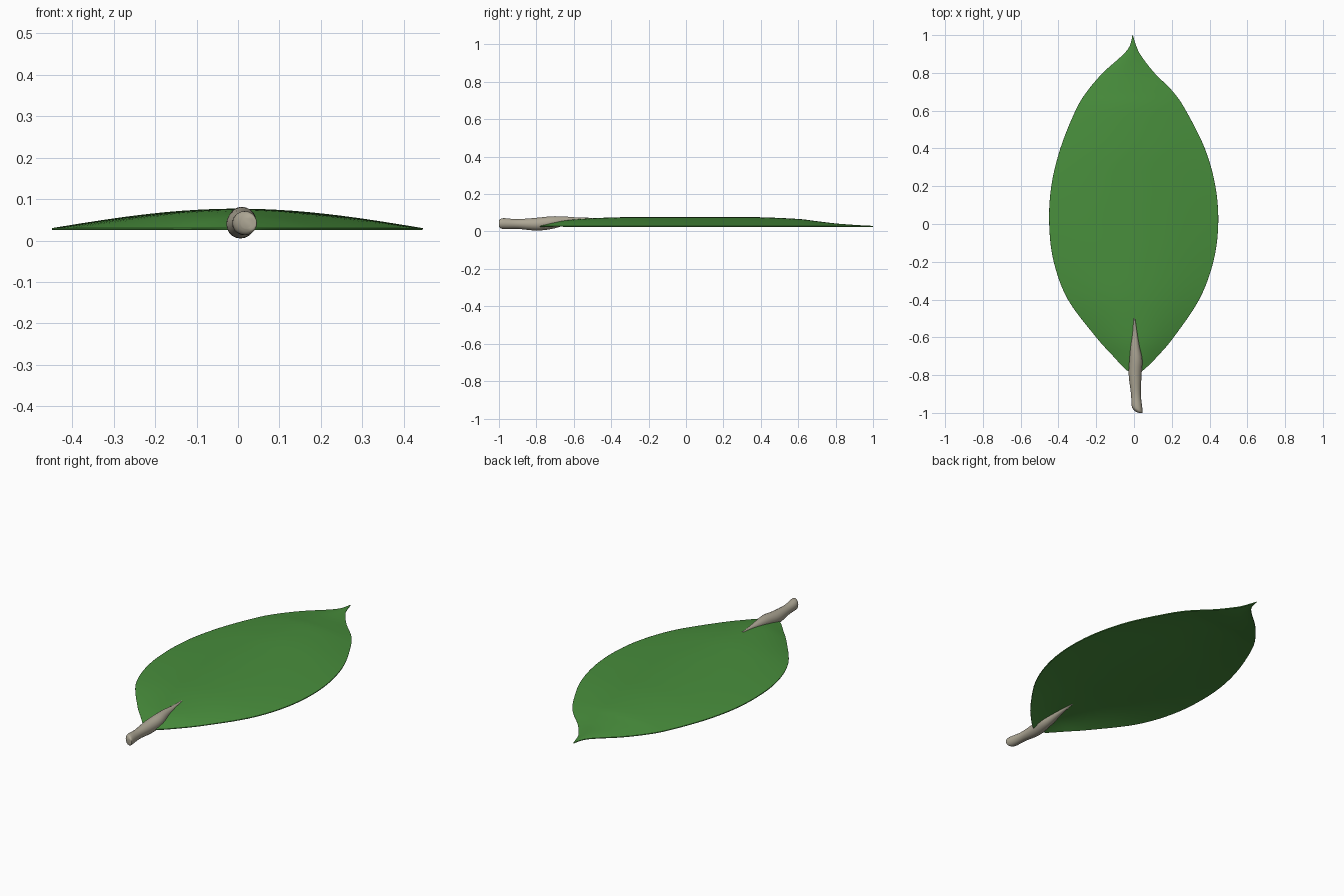
import bpy, bmesh, math
from mathutils import Vector

cube = bpy.data.objects.get("Cube")
if cube:
    bpy.data.objects.remove(cube)


def material(name, colour):
    mat = bpy.data.materials.new(name)
    mat.use_nodes = True
    mat.diffuse_color = (*colour, 1)
    bsdf = mat.node_tree.nodes["Principled BSDF"]
    bsdf.inputs["Base Color"].default_value = (*colour, 1)
    bsdf.inputs["Roughness"].default_value = 0.8
    return mat


def smooth_rows(keys, steps):
    """Catmull-Rom resampling of key rows."""
    pts = [Vector(k) for k in keys]
    pts = [pts[0]] + pts + [pts[-1]]
    rows = []
    for a, b, c, d in zip(pts, pts[1:], pts[2:], pts[3:]):
        for i in range(steps):
            t = i / steps
            rows.append(0.5 * (2 * b + (c - a) * t + (2 * a - 5 * b + 4 * c - d) * t**2
                               + (3 * b - a - 3 * c + d) * t**3))
    return rows + [pts[-1]]


def finish(name, bm, mat):
    bmesh.ops.recalc_face_normals(bm, faces=bm.faces)
    mesh = bpy.data.meshes.new(name)
    bm.to_mesh(mesh)
    bm.free()
    mesh.materials.append(mat)
    mesh.shade_smooth()
    obj = bpy.data.objects.new(name, mesh)
    bpy.context.collection.objects.link(obj)
    return obj


def bridge(bm, rings, closed):
    """Skin consecutive rows of vertices with quads."""
    for lo, hi in zip(rings, rings[1:]):
        n = len(lo)
        for i in range(n if closed else n - 1):
            j = (i + 1) % n
            bm.faces.new((lo[i], lo[j], hi[j], hi[i]))


green = material("leaf green", (0.065, 0.27, 0.045))
beige = material("stem beige", (0.42, 0.385, 0.30))

# Leaf blade: rows of (y, left edge x, right edge x, midrib height)
outline = [
    (-0.785, -0.02, 0.03, 0.031), (-0.765, -0.05, 0.06, 0.036),
    (-0.7, -0.11, 0.125, 0.05), (-0.6, -0.2, 0.21, 0.064),
    (-0.4, -0.35, 0.345, 0.075), (-0.2, -0.425, 0.42, 0.077),
    (0, -0.449, 0.446, 0.077), (0.2, -0.438, 0.431, 0.077),
    (0.4, -0.39, 0.375, 0.076), (0.6, -0.31, 0.275, 0.067),
    (0.7, -0.25, 0.207, 0.055), (0.8, -0.165, 0.108, 0.043),
    (0.89, -0.065, 0.038, 0.036), (0.94, -0.024, 0.013, 0.033),
    (1.0, -0.008, -0.006, 0.03),
]
RIM = 0.03
COLUMNS = 32
bm = bmesh.new()
rings = []
for y, left, right, ridge in smooth_rows(outline, 5):
    row = []
    for i in range(COLUMNS + 1):
        t = math.sin((i / COLUMNS - 0.5) * math.pi)   # denser towards the edges
        x = (left + right) / 2 + t * (right - left) / 2
        z = RIM + (ridge - RIM) * math.cos(t * math.pi / 2)
        row.append(bm.verts.new((x, y, z)))
    rings.append(row)
bridge(bm, rings, False)
if sum(f.normal.z for f in bm.faces) < 0:
    bmesh.ops.reverse_faces(bm, faces=bm.faces)
leaf = finish("leaf_blade", bm, green)
if leaf.data.polygons[0].normal.z < 0:
    leaf.data.flip_normals()
thick = leaf.modifiers.new("thickness", "SOLIDIFY")
thick.thickness = 0.005
thick.offset = -1

# Stem: rounded rings of (x, y, z, radius), tapering into the blade
spine = [
    (0.02, -0.998, 0.042, 0.013), (0.019, -0.99, 0.042, 0.025),
    (0.016, -0.97, 0.042, 0.029), (0.01, -0.9, 0.04, 0.026),
    (0.006, -0.8, 0.039, 0.034), (0.01, -0.72, 0.047, 0.034),
    (0.006, -0.65, 0.056, 0.024), (0.005, -0.58, 0.062, 0.013),
    (0.002, -0.5, 0.069, 0.004),
]
SIDES = 20
bm = bmesh.new()
rings = []
for x, y, z, r in smooth_rows(spine, 4):
    slant = 0.45 * max(0, min(1, (-y - 0.9) / 0.08))   # skewed cut at the free end
    ring = []
    for i in range(SIDES):
        a = math.tau * i / SIDES
        dx = r * math.cos(a)
        ring.append(bm.verts.new((x + dx, max(-1, y - slant * dx), z + r * math.sin(a))))
    rings.append(ring)
bridge(bm, rings, True)
bm.faces.new(rings[0])
bm.faces.new(rings[-1])
stem = finish("stem", bm, beige)
for obj in (stem,):
    bpy.ops.object.select_all(action="DESELECT")
    obj.select_set(True)
    bpy.context.view_layer.objects.active = obj
    bpy.ops.object.shade_smooth_by_angle(angle=math.radians(50))
